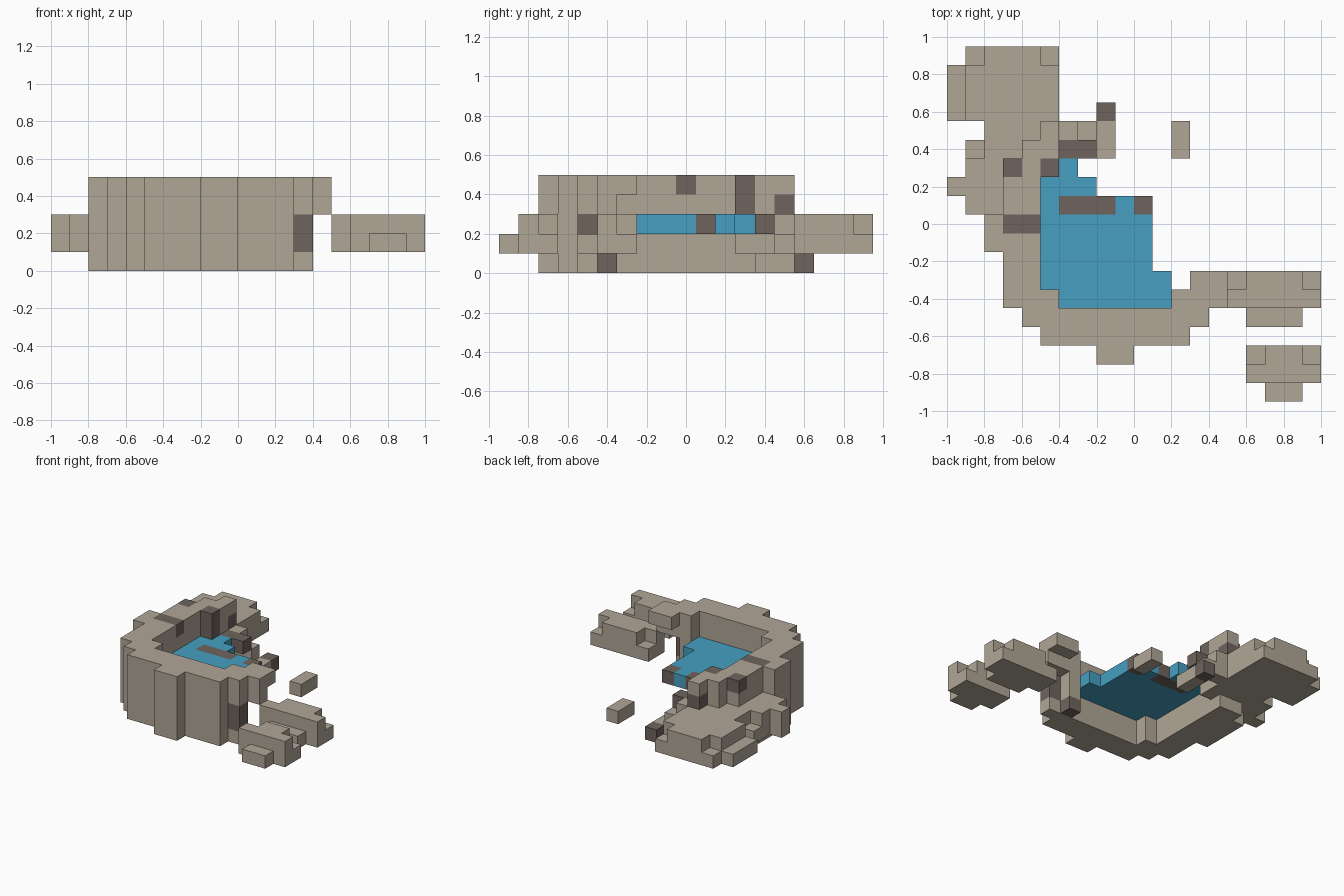
import bpy, bmesh
from mathutils import Vector

cube = bpy.data.objects.get("Cube")
if cube:
    bpy.data.objects.remove(cube, do_unlink=True)

U = 0.1      # block size
cells = {}   # (i, j, k) -> part name; later boxes override earlier ones


def material(name, rgb):
    m = bpy.data.materials.new(name)
    m.use_nodes = True
    m.diffuse_color = (*rgb, 1)
    bsdf = m.node_tree.nodes["Principled BSDF"]
    bsdf.inputs["Base Color"].default_value = (*rgb, 1)
    bsdf.inputs["Roughness"].default_value = 0.9
    return m


stone = material("pale stone", (0.434, 0.381, 0.305))
dark = material("dark stone", (0.156, 0.127, 0.109))
water = material("blue water", (0.061, 0.347, 0.533))


def box(part, x0, x1, y0, y1, z0, z1):
    """Fill a range of grid blocks (coordinates in tenths of a unit)."""
    for i in range(x0, x1):
        for j in range(round(y0 + 0.5), round(y1 + 0.5)):
            for k in range(z0, z1):
                cells[i, j, k] = part


# Curved cliff wall, one run per row: x0, x1, y0, y1
for run in [(-2, 0, -7.5, -6.5), (-5, 3, -6.5, -5.5), (-6, 4, -5.5, -4.5),
            (-7, -4, -4.5, -3.5), (2, 3, -4.5, -3.5), (-7, -5, -3.5, -1.5),
            (-8, -5, -1.5, 0.5), (-7, -5, 0.5, 2.5), (-7, -5, 2.5, 3.5)]:
    box("cliff_wall", *run, 0, 5)
# Overhang at the open end of the wall
box("cliff_wall", 3, 5, -4.5, -3.5, 3, 5)
box("cliff_wall", 3, 5, -3.5, -2.5, 4, 5)
# Back end of the wall
box("cliff_wall", -5, -4, 2.5, 3.5, 1, 5)
box("cliff_wall", -6, -4, 3.5, 4.5, 1, 5)
box("cliff_wall", -5, -4, 4.5, 5.5, 1, 5)

# Low terraces outside the wall
box("outer_terrace", -9, -7, 0.5, 3.5, 1, 3)
box("outer_terrace", -8, -7, 0.5, 2.5, 0, 3)
box("outer_terrace", -10, -9, 1.5, 2.5, 1, 3)
box("outer_terrace", -9, -8, 3.5, 4.5, 1, 2)
box("outer_terrace", -8, -6, 3.5, 4.5, 1, 3)
box("outer_terrace", -8, -5, 4.5, 5.5, 1, 3)
box("outer_terrace", -4, -3, 4.5, 5.5, 1, 3)
box("outer_terrace", -3, -2, 4.5, 5.5, 1, 2)
box("outer_terrace", -2, -1, 3.5, 5.5, 0, 1)

# Back plateau with lower edge steps
box("back_plateau", -10, -4, 5.5, 8.5, 1, 2)
box("back_plateau", -9, -4, 8.5, 9.5, 1, 2)
box("back_plateau", -9, -4, 5.5, 8.5, 2, 3)
box("back_plateau", -8, -5, 8.5, 9.5, 2, 3)

# Side islands: slab, raised top with notched corners, front step
for name, x0, y0, step in [("side_island", 5, -4.5, (6, 9)),
                           ("front_island", 6, -8.5, (7, 9))]:
    box(name, x0, 10, y0, y0 + 2, 1, 2)
    box(name, x0, 10, y0, y0 + 1, 2, 3)
    box(name, x0 + 1, 9, y0 + 1, y0 + 2, 2, 3)
    box(name, *step, y0 - 1, y0, 1, 2)
box("floating_rock", 2, 3, 3.5, 5.5, 0, 1)

# Thin pool of water held inside the wall
for run in [(-4, 2, -4.5, -3.5), (-5, 2, -3.5, -2.5), (-5, 1, -2.5, 1.5),
            (-5, -2, 1.5, 2.5), (-4, -3, 2.5, 3.5)]:
    box("pool_water", *run, 2, 3)

# Dark rocks set into the wall and the pool
for b in [(3, 4, -5.5, -4.5, 1, 3), (2, 3, -4.5, -3.5, 0, 1),
          (-7, -5, -0.5, 0.5, 4, 5), (-7, -6, 2.5, 3.5, 4, 5),
          (-5, -4, 2.5, 3.5, 3, 5), (-5, -4, 4.5, 5.5, 3, 4),
          (-4, -2, 3.5, 4.5, 2, 3), (-2, -1, 5.5, 6.5, 0, 1),
          (-4, -1, 0.5, 1.5, 2, 3), (0, 1, 0.5, 1.5, 2, 3)]:
    box("dark_rocks", *b)


def build(part, mat):
    """Skin the exposed block sides of one part and merge flat regions."""
    bm = bmesh.new()
    for c in [c for c, p in cells.items() if p == part]:
        centre = Vector((c[0] + 0.5, c[1], c[2] + 0.5)) * U
        for axis in range(3):
            for s in (-1, 1):
                n = list(c)
                n[axis] += s
                if tuple(n) in cells:
                    continue
                a, b, d = Vector(), Vector(), Vector()
                d[axis] = s * U / 2
                a[(axis + 1) % 3] = U / 2
                b[(axis + 2) % 3] = s * U / 2
                bm.faces.new([bm.verts.new(centre + d + o)
                              for o in (-a - b, a - b, a + b, b - a)])
    bmesh.ops.remove_doubles(bm, verts=bm.verts, dist=1e-4)
    bmesh.ops.dissolve_limit(bm, angle_limit=0.01, verts=bm.verts, edges=bm.edges)
    mesh = bpy.data.meshes.new(part)
    bm.to_mesh(mesh)
    bm.free()
    mesh.materials.append(mat)
    bpy.context.collection.objects.link(bpy.data.objects.new(part, mesh))


special = {"pool_water": water, "dark_rocks": dark}
for part in dict.fromkeys(cells.values()):
    build(part, special.get(part, stone))
